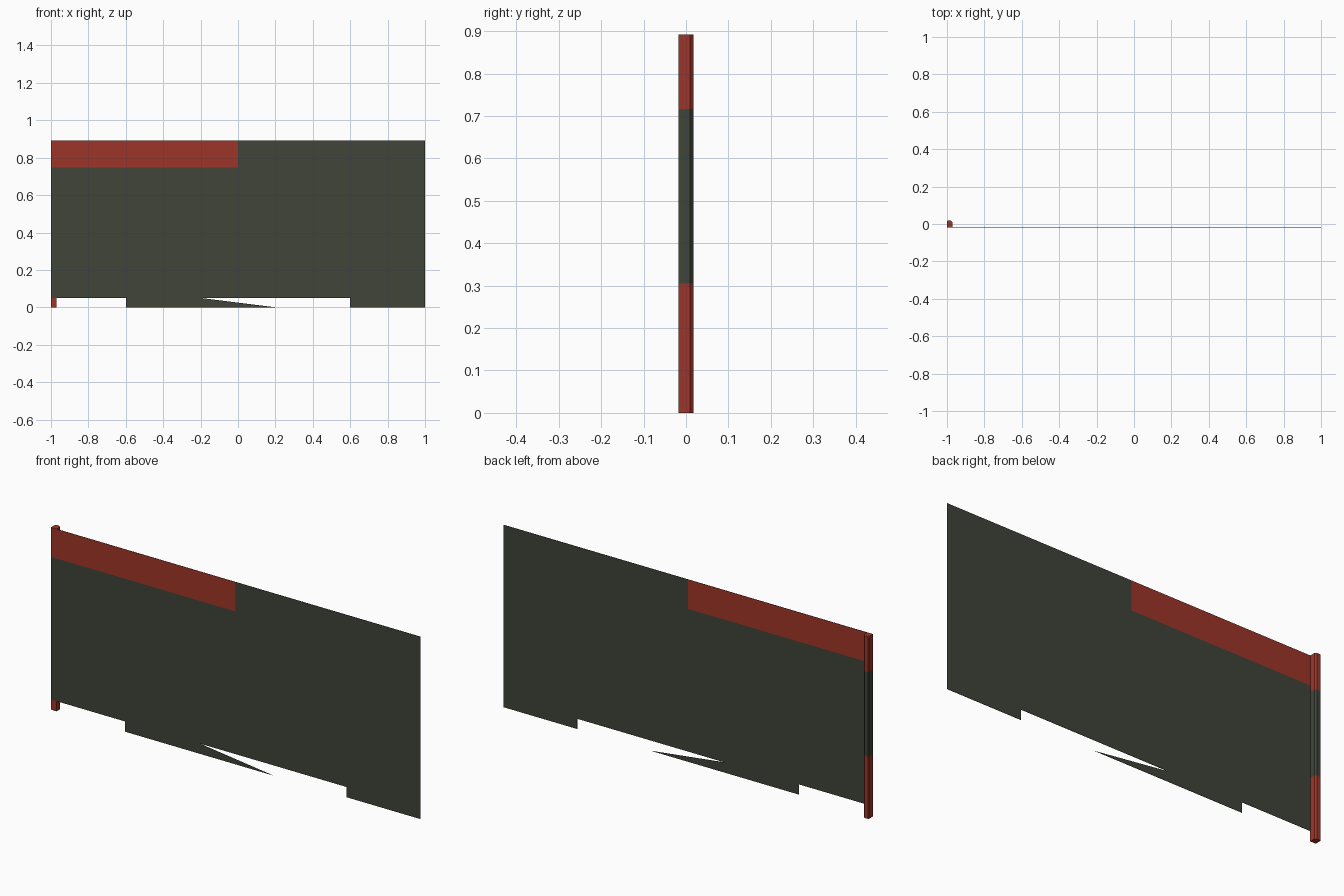
import bpy, bmesh
from mathutils import Vector

if "Cube" in bpy.data.objects:
    bpy.data.objects.remove(bpy.data.objects["Cube"])


def material(name, rgb):
    m = bpy.data.materials.new(name)
    m.diffuse_color = (*rgb, 1)
    m.use_nodes = True
    m.node_tree.nodes["Principled BSDF"].inputs["Base Color"].default_value = m.diffuse_color
    return m


DARK = material("dark_olive", (0.050, 0.058, 0.041))
RED = material("rust_red", (0.34, 0.036, 0.021))


def prism(name, outline, direction, cuts, is_red):
    """Extrude a flat outline, cut it on planes, colour the faces by a rule."""
    bm = bmesh.new()
    face = bm.faces.new([bm.verts.new(p) for p in outline])
    ext = bmesh.ops.extrude_face_region(bm, geom=[face], use_keep_orig=True)
    moved = [g for g in ext["geom"] if isinstance(g, bmesh.types.BMVert)]
    bmesh.ops.translate(bm, verts=moved, vec=direction)
    for co, no in cuts:
        geom = bm.verts[:] + bm.edges[:] + bm.faces[:]
        bmesh.ops.bisect_plane(bm, geom=geom, plane_co=co, plane_no=no)
    bmesh.ops.recalc_face_normals(bm, faces=bm.faces[:])
    for f in bm.faces:
        f.material_index = int(is_red(f.calc_center_median(), f.normal))
    me = bpy.data.meshes.new(name)
    bm.to_mesh(me)
    bm.free()
    me.materials.append(DARK)
    me.materials.append(RED)
    ob = bpy.data.objects.new(name, me)
    bpy.context.collection.objects.link(ob)
    return ob


TOP = 0.892

# Thin panel with torn lower edge and a red stripe at the upper left
panel_xz = [(-1, 0.05), (-0.6, 0.05), (-0.6, 0), (0.2, 0), (-0.2, 0.05),
            (0.6, 0.05), (0.6, 0), (1, 0), (1, TOP), (-1, TOP)]
prism("panel", [(x, -0.0175, z) for x, z in panel_xz], Vector((0, 0.0015, 0)),
      [((0, 0, 0), (1, 0, 0)), ((0, 0, 0.748), (0, 0, 1))],
      lambda c, n: c.x < 0 and c.z > 0.748)

# Post with chamfered rear corners, dark band in the middle
post_xy = [(-1, -0.0165), (-0.97, -0.0165), (-0.97, 0.010), (-0.978, 0.0175),
           (-0.996, 0.0175), (-1, 0.013)]
prism("post", [(x, y, 0) for x, y in post_xy], Vector((0, 0, TOP)),
      [((0, 0, 0.305), (0, 0, 1)), ((0, 0, 0.717), (0, 0, 1))],
      lambda c, n: not 0.305 < c.z < 0.717)
